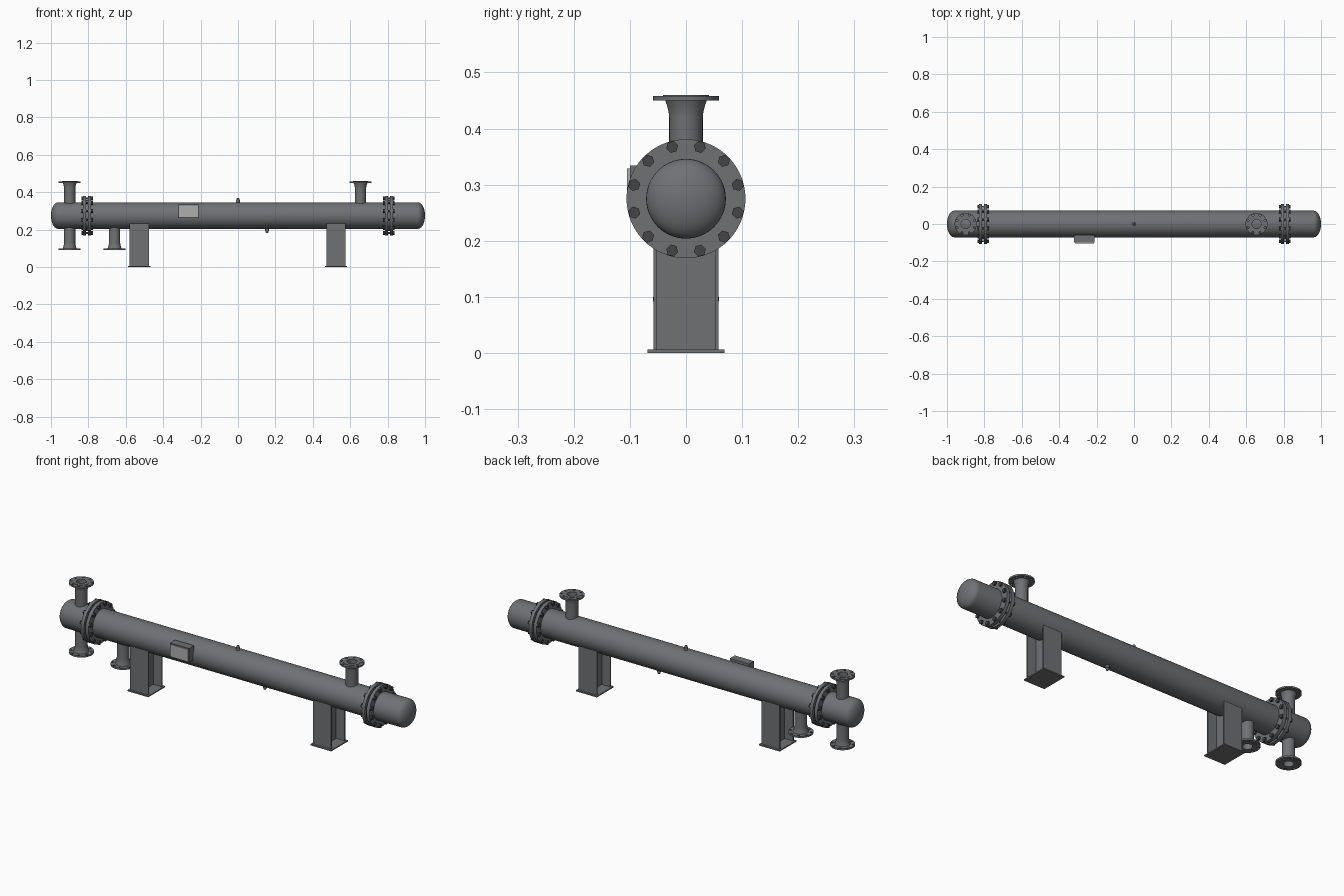
import bpy, bmesh, math
from mathutils import Matrix, Vector

cube = bpy.data.objects.get("Cube")
if cube:
    bpy.data.objects.remove(cube, do_unlink=True)

AXIS = 0.275      # height of the shell centreline
R = 0.071         # shell radius


def material(name, rgb):
    m = bpy.data.materials.new(name)
    m.use_nodes = True
    m.diffuse_color = (*rgb, 1)
    m.node_tree.nodes["Principled BSDF"].inputs["Base Color"].default_value = (*rgb, 1)
    return m


STEEL = material("grey painted steel", (0.16, 0.165, 0.175))
DARK = material("dark bolt steel", (0.06, 0.06, 0.063))
PLATE = material("pale label metal", (0.42, 0.43, 0.42))


def finish(name, bm, mat, matrix=Matrix(), smooth=True):
    bmesh.ops.remove_doubles(bm, verts=bm.verts, dist=1e-5)
    bmesh.ops.recalc_face_normals(bm, faces=bm.faces)
    me = bpy.data.meshes.new(name)
    bm.to_mesh(me)
    bm.free()
    me.transform(matrix)
    me.materials.append(mat)
    ob = bpy.data.objects.new(name, me)
    bpy.context.collection.objects.link(ob)
    if smooth:
        bpy.ops.object.select_all(action="DESELECT")
        ob.select_set(True)
        bpy.context.view_layer.objects.active = ob
        bpy.ops.object.shade_smooth_by_angle(angle=math.radians(30))
    return ob


def lathe(name, profile, mat, origin, direction, steps=48):
    """Spin (radius, distance) points about an axis."""
    bm = bmesh.new()
    vs = [bm.verts.new((r, 0, t)) for r, t in profile]
    es = [bm.edges.new(p) for p in zip(vs, vs[1:])]
    bmesh.ops.spin(bm, geom=vs + es, cent=(0, 0, 0), axis=(0, 0, 1),
                   angle=math.tau, steps=steps, use_duplicate=False)
    turn = Vector((0, 0, 1)).rotation_difference(Vector(direction)).to_matrix().to_4x4()
    return finish(name, bm, mat, Matrix.Translation(origin) @ turn)


def box(name, low, high, mat):
    low, high = Vector(low), Vector(high)
    bm = bmesh.new()
    bmesh.ops.create_cube(bm, size=1)
    place = Matrix.Translation((low + high) / 2) @ Matrix.Diagonal((*(high - low), 1))
    return finish(name, bm, mat, place, smooth=False)


def ring_of_rods(name, count, circle, rods, mat, matrix, sides, phase=0.5):
    """Rods parallel to z, spaced round a circle; each is (radius, start, end)."""
    bm = bmesh.new()
    for i in range(count):
        a = math.tau * (i + phase) / count
        for radius, start, end in rods:
            place = Matrix.Rotation(a, 4, "Z") @ Matrix.Translation((circle, 0, (start + end) / 2))
            bmesh.ops.create_cone(bm, cap_ends=True, segments=sides, radius1=radius,
                                  radius2=radius, depth=end - start, matrix=place)
    return finish(name, bm, mat, matrix)


# Shell with elliptical heads
head = [(R * math.cos(a), 0.962 + 0.038 * math.sin(a))
        for a in (math.pi / 2 * i / 10 for i in range(11))]
lathe("shell", [(r, -t) for r, t in reversed(head)] + head, STEEL, (0, 0, AXIS), (1, 0, 0), 64)

# Girth flange pairs with gasket and bolts
for side, x in (("right", -0.807), ("left", 0.807)):
    for part, start in (("outer", -0.022), ("inner", 0.005)):
        lathe(f"{side}_{part}_flange",
              [(R - 0.004, start), (0.106, start), (0.106, start + 0.017), (R - 0.004, start + 0.017)],
              STEEL, (x, 0, AXIS), (1, 0, 0), 64)
    lathe(f"{side}_gasket", [(R, -0.006), (0.083, -0.006), (0.083, 0.006), (R, 0.006)],
          STEEL, (x, 0, AXIS), (1, 0, 0))
    along = Matrix.Translation((x, 0, AXIS)) @ Matrix.Rotation(math.pi / 2, 4, "Y")
    ring_of_rods(f"{side}_flange_bolts", 12, 0.0955,
                 [(0.0055, -0.03, 0.03)], DARK, along, 12)
    ring_of_rods(f"{side}_flange_nuts", 12, 0.0955,
                 [(0.011, -0.031, -0.022), (0.011, 0.022, 0.031)], DARK, along, 6)


# Nozzles: hollow pipe, flared neck, drilled flange with raised face
def nozzle(name, x, up):
    neck = [(0.024, 0.055), (0.03, 0.055), (0.03, 0.145), (0.031, 0.155), (0.034, 0.167),
            (0.037, 0.175), (0.059, 0.175), (0.059, 0.1835), (0.041, 0.1835),
            (0.041, 0.185), (0.024, 0.185), (0.024, 0.055)]
    ob = lathe(name, neck, STEEL, (x, 0, AXIS), (0, 0, up))
    holes = ring_of_rods("hole_cutter", 8, 0.05, [(0.0055, 0.165, 0.195)], STEEL,
                         Matrix.Translation((x, 0, AXIS)) @ Matrix.Diagonal((1, 1, up, 1)), 12)
    holes.data.flip_normals() if up < 0 else None
    holes.hide_render = True
    cut = ob.modifiers.new("bolt holes", "BOOLEAN")
    cut.operation, cut.solver, cut.object = "DIFFERENCE", "EXACT", holes
    bpy.context.view_layer.objects.active = ob
    bpy.ops.object.modifier_apply(modifier=cut.name)
    bpy.data.objects.remove(holes, do_unlink=True)


nozzle("channel_top_nozzle", -0.9, 1)
nozzle("channel_bottom_nozzle", -0.9, -1)
nozzle("shell_bottom_nozzle", -0.66, -1)
nozzle("shell_top_nozzle", 0.655, 1)

# Vent and drain plugs
for name, x, up in (("vent_plug", 0, 1), ("drain_plug", 0.155, -1)):
    lathe(name, [(0, 0.06), (0.01, 0.06), (0.01, 0.083), (0.007, 0.083), (0.007, 0.091),
                 (0.005, 0.094), (0, 0.094)], STEEL, (x, 0, AXIS), (0, 0, up), 20)

# Support legs: I-section posts on base plates
for side, x in (("right", -0.527), ("left", 0.524)):
    box(f"{side}_base_plate", (x - 0.06, -0.069, 0), (x + 0.06, 0.069, 0.006), STEEL)
    box(f"{side}_leg_web", (x - 0.003, -0.054, 0.006), (x + 0.003, 0.054, 0.23), STEEL)
    for face, y in (("front", -0.058), ("back", 0.053)):
        box(f"{side}_leg_{face}_plate", (x - 0.052, y, 0.006), (x + 0.052, y + 0.005, 0.233), STEEL)

# Label bracket and plate
box("label_bracket", (-0.32, -0.1, 0.262), (-0.21, -0.06, 0.334), STEEL)
box("label_plate", (-0.315, -0.105, 0.267), (-0.215, -0.1, 0.329), PLATE)
